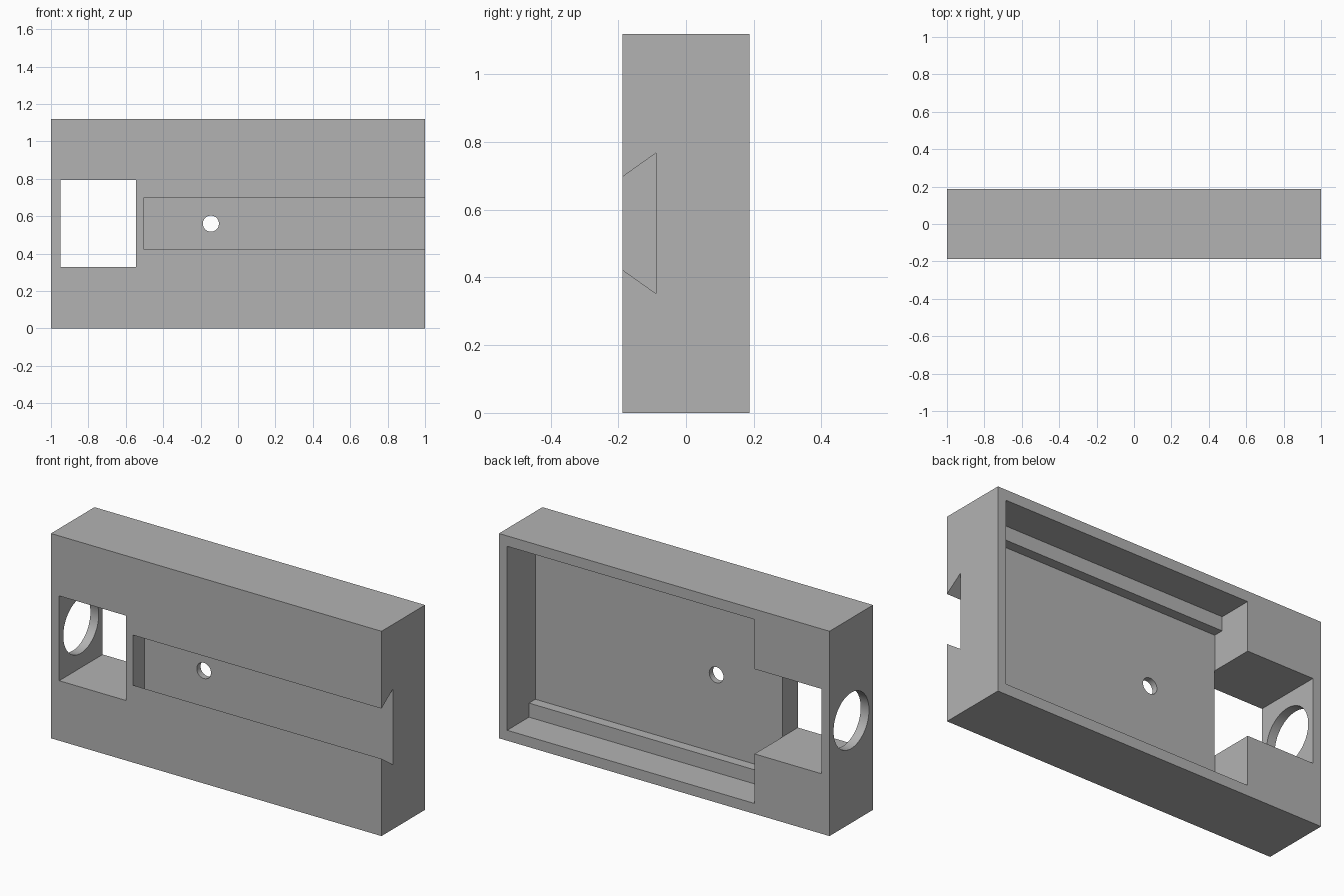
import bpy
import bmesh
from math import radians
from mathutils import Matrix, Vector

default = bpy.data.objects.get("Cube")
if default:
    bpy.data.objects.remove(default, do_unlink=True)

grey = bpy.data.materials.new("plain_grey")
grey.use_nodes = True
colour = (0.45, 0.45, 0.45, 1)
grey.diffuse_color = colour
grey.node_tree.nodes["Principled BSDF"].inputs["Base Color"].default_value = colour


def make_object(name, bm):
    bmesh.ops.recalc_face_normals(bm, faces=bm.faces)
    mesh = bpy.data.meshes.new(name)
    bm.to_mesh(mesh)
    bm.free()
    mesh.materials.append(grey)
    obj = bpy.data.objects.new(name, mesh)
    bpy.context.collection.objects.link(obj)
    return obj


def prism(name, profile, x0, x1):
    """Extrude a closed (y, z) profile along x."""
    bm = bmesh.new()
    face = bm.faces.new([bm.verts.new((x0, y, z)) for y, z in profile])
    result = bmesh.ops.extrude_face_region(bm, geom=[face])
    verts = [v for v in result["geom"] if isinstance(v, bmesh.types.BMVert)]
    bmesh.ops.translate(bm, verts=verts, vec=(x1 - x0, 0, 0))
    return make_object(name, bm)


def box(name, x0, x1, y0, y1, z0, z1):
    return prism(name, [(y0, z0), (y1, z0), (y1, z1), (y0, z1)], x0, x1)


def rod(name, centre, radius, length, axis, sides):
    bm = bmesh.new()
    turn = Matrix.Rotation(radians(90), 4, axis)
    bmesh.ops.create_cone(bm, cap_ends=True, segments=sides, radius1=radius,
                          radius2=radius, depth=length,
                          matrix=Matrix.Translation(Vector(centre)) @ turn)
    return make_object(name, bm)


depth, height = 0.188, 1.12
mid = height / 2
window_edge = -0.545

# Solid housing block
body = box("housing", -1, 1, -depth, depth, 0, height)

# Dovetail slot, widened past the front face along its own slope
slope = (0.208 - 0.137) / 0.1
over = 0.05
mouth = 0.137 - slope * over
dovetail = [(-depth - over, mid - mouth), (-0.088, mid - 0.208),
            (-0.088, mid + 0.208), (-depth - over, mid + mouth)]

cutters = [
    # Stepped rear recess
    box("recess_cutter", window_edge - 0.001, 0.95, 0, 0.3, 0.057, height - 0.057),
    box("deep_recess_cutter", window_edge - 0.001, 0.95, -0.055, 0.2, 0.134, height - 0.134),
    # Through window
    box("window_cutter", -0.95, window_edge, -0.3, 0.3, mid - 0.232, mid + 0.232),
    prism("dovetail_cutter", dovetail, -0.505, 1.1),
    # Round openings in the end wall and the thin floor
    rod("end_hole_cutter", (-1, 0, mid), 0.153, 0.3, 'Y', 64),
    rod("screw_hole_cutter", (-0.145, -0.07, mid), 0.043, 0.2, 'X', 40),
]

for cutter in cutters:
    cutter.hide_render = True
    cut = body.modifiers.new(cutter.name, 'BOOLEAN')
    cut.operation = 'DIFFERENCE'
    cut.solver = 'EXACT'
    cut.object = cutter

# Bake the cuts and discard the cutters
bpy.ops.object.select_all(action='DESELECT')
body.select_set(True)
bpy.context.view_layer.objects.active = body
for cutter in cutters:
    bpy.ops.object.modifier_apply(modifier=cutter.name)
    bpy.data.objects.remove(cutter, do_unlink=True)
bpy.ops.object.shade_smooth_by_angle(angle=radians(30))
